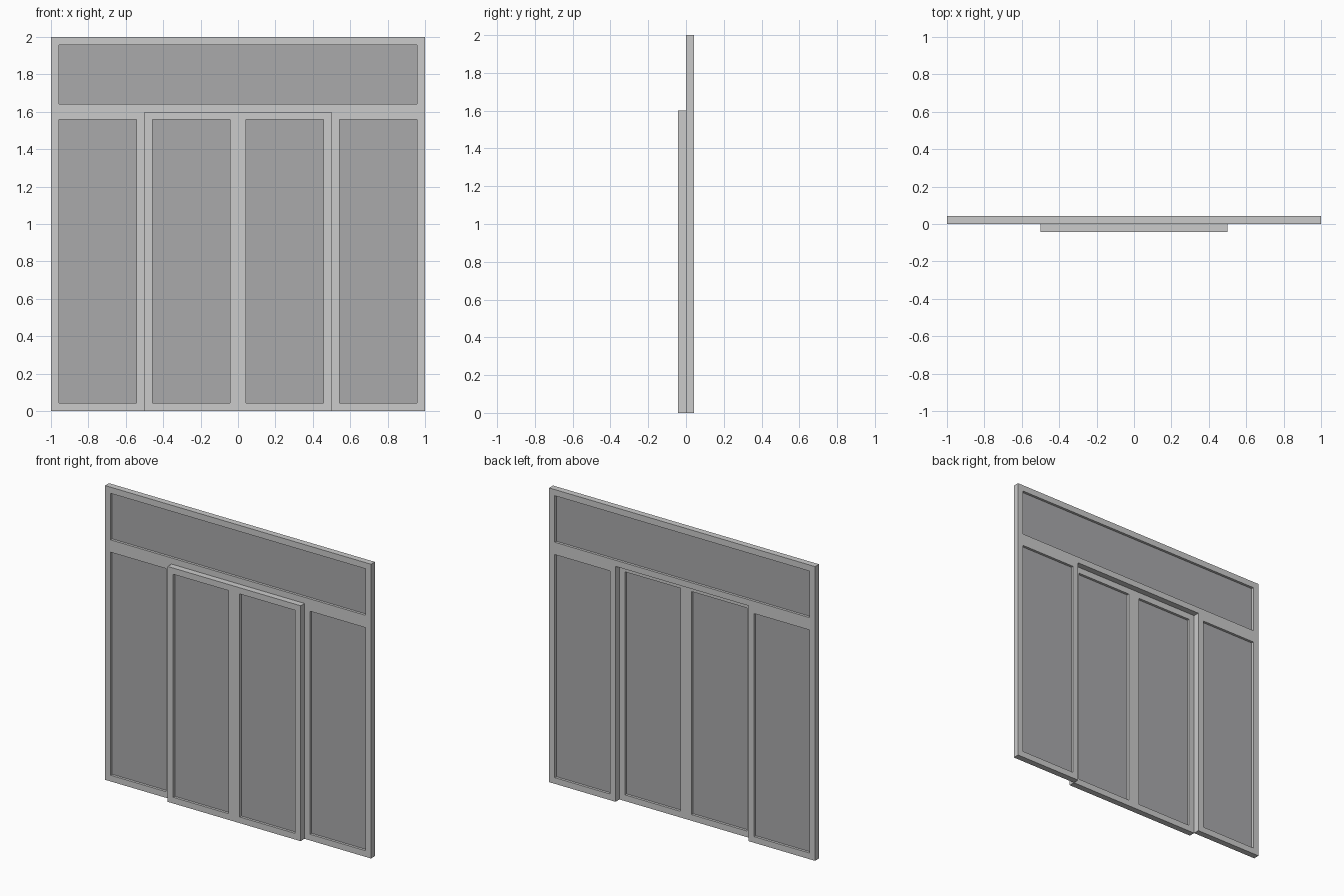
import bpy, bmesh

if "Cube" in bpy.data.objects:
    bpy.data.objects.remove(bpy.data.objects["Cube"])

RAIL = 0.042    # width of frame members
DEPTH = 0.042   # thickness of each frame
PANE = 0.008    # thickness of the glass

glass_mat = bpy.data.materials.new("grey_glass")
glass_mat.diffuse_color = (0.4, 0.4, 0.41, 1)
glass_mat.use_nodes = True
glass_mat.node_tree.nodes["Principled BSDF"].inputs["Base Color"].default_value = glass_mat.diffuse_color


def make_object(name, bm, mat=None):
    bmesh.ops.recalc_face_normals(bm, faces=bm.faces)
    mesh = bpy.data.meshes.new(name)
    bm.to_mesh(mesh)
    bm.free()
    obj = bpy.data.objects.new(name, mesh)
    bpy.context.collection.objects.link(obj)
    if mat:
        mesh.materials.append(mat)
    return obj


def rect(bm, x0, x1, z0, z1, y):
    return [bm.verts.new((x, y, z)) for x, z in ((x0, z0), (x1, z0), (x1, z1), (x0, z1))]


def frame(name, x0, x1, z0, z1, y0):
    # mitred rectangular ring with an open middle
    bm = bmesh.new()
    r = RAIL
    loops = [rect(bm, x0, x1, z0, z1, y0),
             rect(bm, x0 + r, x1 - r, z0 + r, z1 - r, y0),
             rect(bm, x0 + r, x1 - r, z0 + r, z1 - r, y0 + DEPTH),
             rect(bm, x0, x1, z0, z1, y0 + DEPTH)]
    for a, b in zip(loops, loops[1:] + loops[:1]):
        for i in range(4):
            j = (i + 1) % 4
            bm.faces.new((a[i], a[j], b[j], b[i]))
    make_object(name, bm)


def pane(name, x0, x1, z0, z1, y0):
    # thin sheet in the middle of the frame depth
    bm = bmesh.new()
    bmesh.ops.create_cube(bm, size=1)
    bmesh.ops.scale(bm, verts=bm.verts,
                    vec=(x1 - x0 - 2 * RAIL, PANE, z1 - z0 - 2 * RAIL))
    bmesh.ops.translate(bm, verts=bm.verts,
                        vec=((x0 + x1) / 2, y0 + DEPTH / 2, (z0 + z1) / 2))
    make_object(name, bm, glass_mat)


# transom, two fixed side lights, two sliding leaves set forward
panels = [
    ("transom", -1, 1, 1.6, 2, 0),
    ("left_side_light", -1, -0.5, 0, 1.6, 0),
    ("right_side_light", 0.5, 1, 0, 1.6, 0),
    ("left_sliding_door", -0.5, 0, 0, 1.6, -DEPTH),
    ("right_sliding_door", 0, 0.5, 0, 1.6, -DEPTH),
]
for name, *dims in panels:
    frame(name + "_frame", *dims)
    pane(name + "_glass", *dims)
